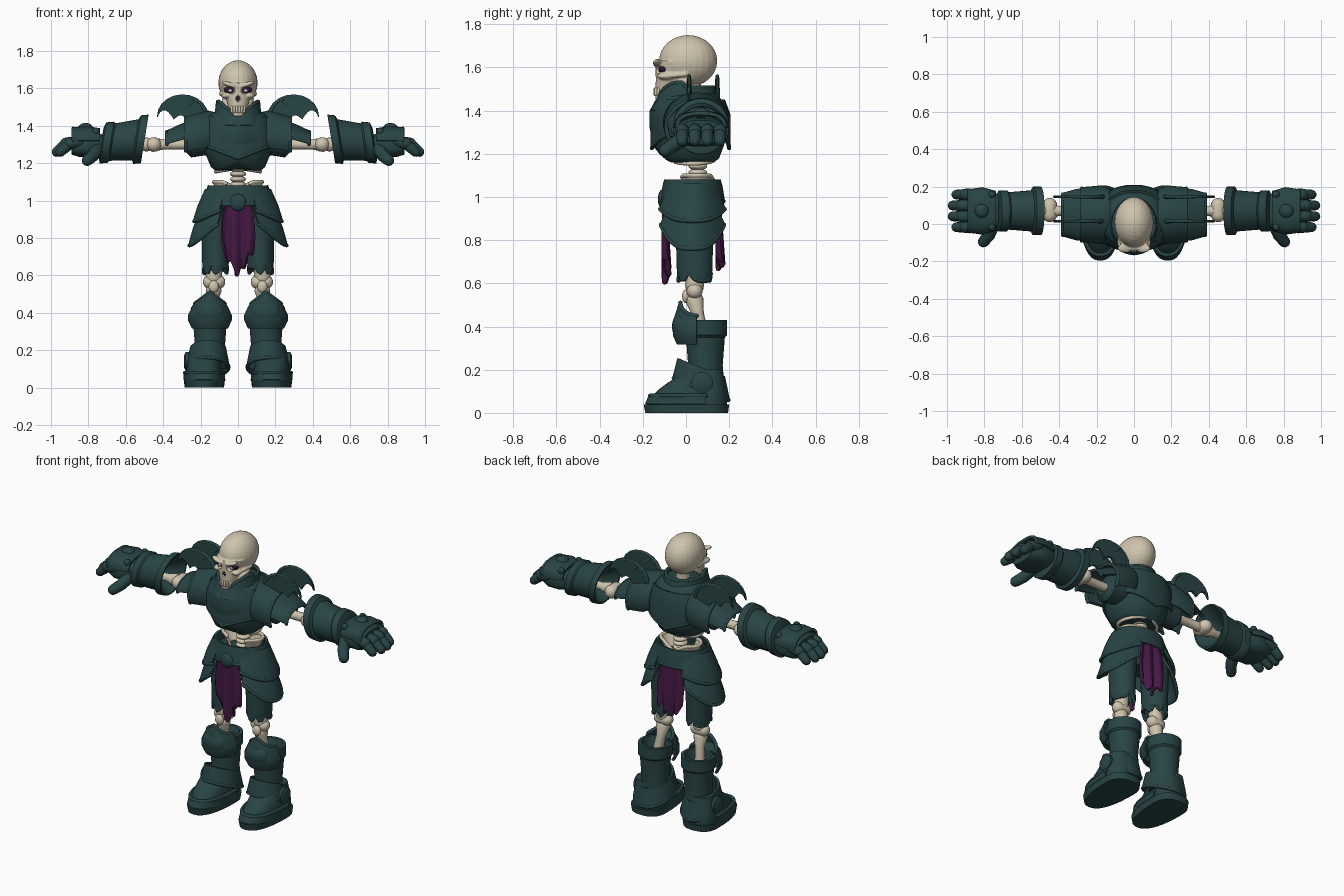
import bpy, bmesh
from math import sin, cos, radians, tau, pi, copysign, sqrt
from mathutils import Vector, Matrix

if "Cube" in bpy.data.objects:
    bpy.data.objects.remove(bpy.data.objects["Cube"], do_unlink=True)


def material(name, *rgb):
    made = bpy.data.materials.new(name)
    made.use_nodes = True
    made.diffuse_color = (*rgb, 1)
    made.node_tree.nodes["Principled BSDF"].inputs["Base Color"].default_value = (*rgb, 1)
    return made


ARMOR = material("dark teal armor", .022, .058, .06)
BONE = material("bone", .62, .55, .42)
CLOTH = material("purple cloth", .06, .01, .06)
VOID = material("eye socket", .03, .006, .03)
GLOW = material("pale eye", .7, .5, .65)

# Shared centre lines and arcs
ARM, SHOULDER = (.07, 1.3), (.05, 1.35)
HIP, THIGH, KNEE, SHIN, FOOT = (0, .03), (.12, .04), (.13, .04), (.15, .09), (.18, .09)
FRONT, TOP, SIDE = (180, 360), (0, 180), (-65, 65)
RIM, SHEET = .01, .014


def finish(name, bm, mat, mirror, thick=0):
    bmesh.ops.recalc_face_normals(bm, faces=bm.faces)
    mesh = bpy.data.meshes.new(name)
    bm.to_mesh(mesh)
    bm.free()
    mesh.materials.append(mat)
    made = bpy.data.objects.new(name, mesh)
    bpy.context.collection.objects.link(made)
    if thick:
        solid = made.modifiers.new("thickness", "SOLIDIFY")
        solid.thickness, solid.offset = thick, 0
    if mirror:
        made.modifiers.new("mirror", "MIRROR").use_mirror_merge = False
    return made


def skin(name, mat, rows, closed, cap, mirror, thick=0):
    """Bridge rows of points into a surface."""
    bm = bmesh.new()
    grid = [[bm.verts.new(point) for point in row] for row in rows]
    count = len(grid[0])
    for low, high in zip(grid, grid[1:]):
        for i in range(count if closed else count - 1):
            j = (i + 1) % count
            bm.faces.new((low[i], low[j], high[j], high[i]))
    if cap:
        bm.faces.new(grid[0])
        bm.faces.new(grid[-1])
    return finish(name, bm, mat, mirror, thick)


def loft(name, mat, centre, profile, axis="z", ratio=1, lean=0, power=2, arc=None,
         warp=None, mirror=True, plate=False):
    """Sweep (position, radius) pairs along an axis; plates are rimmed open shells."""
    start, end = arc or (0, 360)
    steps = 36
    rows = []
    for along, radius in profile:
        row = []
        for i in range(steps + 1 if arc else steps):
            angle = radians(start + (end - start) * i / steps)
            c, s = cos(angle), sin(angle)
            a = centre[0] + radius * copysign(abs(c) ** (2 / power), c)
            b = centre[1] + radius * ratio * copysign(abs(s) ** (2 / power), s)
            b += lean * (along - profile[0][0])
            point = Vector((a, b, along) if axis == "z" else (along, a, b))
            row.append(warp(point) if warp else point)
        rows.append(row)
    if plate:
        edge = rows[-1] if arc else rows[-1] + rows[-1][:1]
        tube(name + "_rim", mat, [(*point, RIM) for point in edge], mirror)
    return skin(name, mat, rows, not arc, not plate, mirror, SHEET if plate else 0)


def tube(name, mat, path, mirror=True):
    """Round-ended limb through points (x, y, z, radius)."""
    spine = [(Vector(p[:3]), p[3]) for p in path]

    def dome(tip, inner):
        out = (tip[0] - inner[0]).normalized()
        return [(tip[0] + out * tip[1] * sin(a), tip[1] * cos(a)) for a in map(radians, (75, 50, 25))]

    rings = dome(spine[0], spine[1]) + spine + dome(spine[-1], spine[-2])[::-1]
    rows, side = [], Vector((.3, .5, .8))
    for i, (point, radius) in enumerate(rings):
        along = (rings[min(i + 1, len(rings) - 1)][0] - rings[max(i - 1, 0)][0]).normalized()
        side = (side - along * side.dot(along)).normalized()
        up = along.cross(side)
        rows.append([point + radius * (side * cos(a) + up * sin(a)) for a in (tau * k / 12 for k in range(12))])
    return skin(name, mat, rows, True, True, mirror)


def ball(name, mat, place, size, mirror=True, tilt=0):
    bm = bmesh.new()
    matrix = Matrix.Translation(place) @ Matrix.Rotation(radians(tilt), 4, "Y") @ Matrix.Diagonal((*size, 1))
    bmesh.ops.create_uvsphere(bm, u_segments=24, v_segments=16, radius=1, matrix=matrix)
    return finish(name, bm, mat, mirror)


def select(objects):
    bpy.ops.object.select_all(action="DESELECT")
    for item in objects:
        item.select_set(True)
    bpy.context.view_layer.objects.active = objects[0]


# Skull: overlapping forms fused into one smooth surface, then carved
skull = ball("skull", BONE, (0, .01, 1.63), (.105, .135, .12))
select([skull,
        loft("face", BONE, (0, -.11), [(1.45, .035), (1.5, .05), (1.63, .09)], ratio=.9, lean=.28),
        ball("brow", BONE, (.045, -.13, 1.62), (.045, .024, .013), tilt=-20),
        ball("cheekbone", BONE, (.065, -.095, 1.56), (.025, .04, .016)),
        tube("cheek_arch", BONE, [(.075, -.09, 1.56, .012), (.09, 0, 1.57, .012)]),
        tube("jaw", BONE, [(.07, 0, 1.54, .016), (.055, -.05, 1.51, .02), (.02, -.11, 1.46, .02)])])
bpy.ops.object.join()
fuse = skull.modifiers.new("fuse", "REMESH")
fuse.mode, fuse.voxel_size = "VOXEL", .005
skull.modifiers.new("soften", "SMOOTH").iterations = 4
cutters = [ball("socket_cutter", BONE, (.045, -.14, 1.59), (.03, .035, .02), tilt=-15),
           ball("nose_cutter", BONE, (0, -.15, 1.545), (.014, .022, .02), mirror=False)]
for cutter in cutters:
    cutter.hide_render = cutter.hide_viewport = True
    cut = skull.modifiers.new("cut", "BOOLEAN")
    cut.operation, cut.object = "DIFFERENCE", cutter
ball("eye_void", VOID, (.045, -.1, 1.59), (.03, .026, .021), tilt=-15)
ball("nose_void", VOID, (0, -.125, 1.545), (.014, .01, .02), mirror=False)
ball("eye", GLOW, (.042, -.12, 1.588), (.011, .009, .009))
for k in range(3):
    tube("tooth", BONE, [(.007 + k * .013, -.143 + k * k * .004, z, .007) for z in (1.475, 1.5)])

# Neck, spine, ribs and pelvis
loft("neck", BONE, HIP, [(1.4, .04), (1.56, .04)], mirror=False)
for k in range(7):
    base = 1.03 + k * .028
    ball("vertebra", BONE, (0, .055, base), (.043, .043, .018), mirror=False)
for height in (1.175, 1.205):
    tube("rib", BONE, [(.12 * sin(a), .03 + .1 * cos(a), height - .02 * sin(a), RIM)
                       for a in (.2 + k / 4 for k in range(10))])
loft("pelvis", BONE, (0, .05), [(1, .07), (1.06, .11), (1.1, .13)], ratio=.6, arc=(-60, 240), mirror=False,
     plate=True, warp=lambda p: p - Vector((0, 0, max(0, .04 - abs(p.x) / 2))))


# Cuirass with a front keel, an overlapping breast layer and a notched collar
def keel(p):
    crest = max(0, 1 - abs(p.x) / .08) if p.y < 0 else 0
    return p + Vector((0, -.018 * crest, .03 * crest if p.z < 1.2 else 0))


def pointed(p):
    low = max(0, 1.38 - p.z) * max(0, 1 - abs(p.x) / .16)
    return keel(p) - Vector((0, 0, low * .7))


def open_throat(p):
    dip = max(0, 1 - abs(p.x) / .1) if p.y < 0 else .25
    return p - Vector((0, 0, dip * .7 * (p.z - 1.4)))


loft("cuirass", ARMOR, (0, .02), [(1.16, .12), (1.18, .145), (1.24, .17), (1.32, .185), (1.4, .185), (1.46, .15),
     (1.49, .1)], ratio=.92, power=2.3, warp=keel, mirror=False)
loft("breast_layer", ARMOR, HIP, [(1.45, .165), (1.38, .195), (1.29, .195)], ratio=.87, power=2.3,
     warp=pointed, mirror=False, plate=True)
loft("collar", ARMOR, (0, 0), [(1.4, .14), (1.47, .12), (1.53, .11)], ratio=1.15, warp=open_throat,
     mirror=False, plate=True)

# Layered pauldrons with twin bat-wing fins
loft("pauldron_upper", ARMOR, SHOULDER, [(.13, .13), (.17, .15), (.28, .14)], "x", ratio=.9, lean=-.2,
     arc=(-25, 205), plate=True)
loft("pauldron_lower", ARMOR, SHOULDER, [(.22, .14), (.31, .13), (.38, .11)], "x", ratio=.6, lean=-.3,
     arc=TOP, plate=True)
loft("shoulder_core", ARMOR, SHOULDER, [(.12, .1), (.25, .08), (.28, .04)], "x", lean=-.3)
ridge = [(.3 + .13 * cos(a), 1.45 + .11 * sin(a)) for a in (pi * k / 10 for k in range(11))]
scallops = [(.17 + .26 * t, 1.38 + .08 * t + .035 * abs(sin(3 * pi * t))) for t in (k / 18 for k in range(18))]
for y in (.015, .145):
    bm = bmesh.new()
    bm.faces.new([bm.verts.new((x, y, z)) for x, z in ridge + scallops])
    finish("wing_fin", bm, ARMOR, True, SHEET)
    tube("wing_bone", ARMOR, [(x, y, z, .003 + k * .001) for k, (x, z) in enumerate(ridge)])
    tube("wing_strut", ARMOR, [(.24, y, 1.53, RIM), (.34, y, 1.45, RIM / 2)])

# Arm bones
tube("upper_arm", BONE, [(.2, *ARM, .03), (.3, *ARM, .026), (.4, *ARM, .027), (.45, *ARM, .038)])
tube("elbow", BONE, [(.45, y, ARM[1], .04) for y in (.05, .1)])
tube("forearm", BONE, [(.49, *ARM, .038), (.54, *ARM, .024), (.62, *ARM, .026)])

# Gauntlets
loft("gauntlet_cuff", ARMOR, (.07, 1.32), [(.6, .05), (.53, .1), (.5, .12), (.5, .13), (.54, .13), (.55, .11),
     (.67, .1), (.68, .11), (.72, .11), (.73, .08)], "x", lean=-.1,
     warp=lambda p: p - Vector((.16 * (p.z - 1.32), 0, 0)))
loft("hand", ARMOR, ARM, [(.7, .08), (.78, .11), (.85, .11), (.89, .09)], "x", ratio=.6, power=3)
loft("knuckle_guard", ARMOR, (.07, 1.32), [(.74, .1), (.81, .12), (.88, .11)], "x", ratio=.6, power=2.6,
     arc=TOP, plate=True)
ball("hand_boss", ARMOR, (.815, .07, 1.39), (.038, .038, .025))
for k in range(4):
    y = -.017 + .058 * k
    reach = .02 if k in (1, 2) else 0
    tube("finger", ARMOR, [(.85, y, 1.315, .031), (.9 + reach, y, 1.305, .032)])
    tube("finger_tip", ARMOR, [(.915 + reach, y, 1.29, .029), (.95 + reach, y, 1.26, .026)])
    if k in (0, 3):
        ball("hand_stud", ARMOR, (.76, y, 1.37), (.02, .02, .02))
tube("thumb", ARMOR, [(.75, 0, 1.28, .036), (.775, -.06, 1.24, .033), (.805, -.095, 1.215, .03)])


# Waist belt and two tiers of hip plates that rise toward the cloth
def sweep(p):
    turn = min(1, abs(p.y - HIP[1]) / .15)
    return p + Vector((0, 0, turn ** 3 * max(0, 1 - p.z) / 2))


loft("hip_core", ARMOR, HIP, [(.87, .1), (.93, .15), (1.03, .14)], ratio=.65, mirror=False)
loft("belt", ARMOR, HIP, [(1.08, .155), (1.05, .165), (.98, .18)], ratio=.8, mirror=False, plate=True)
ball("belt_crest", ARMOR, (0, -.11, .99), (.045, .02, .045), mirror=False)
loft("hip_plate_upper", ARMOR, HIP, [(1.06, .17), (.97, .21), (.89, .235)], ratio=.7, arc=SIDE, warp=sweep, plate=True)
loft("hip_plate_lower", ARMOR, HIP, [(.96, .19), (.85, .235), (.76, .26)], ratio=.62, arc=SIDE, warp=sweep, plate=True)


# Torn cloth, front and back
def cloth(name, y, hem, rise):
    rows = []
    for t in (k / 12 for k in range(13)):
        row = []
        for u in (k / 12 - 1 for k in range(25)):
            bottom = hem + rise * abs(u) + .02 * sin(11 * u)
            fold = .016 * sin(u * 7) * (.3 + .7 * t)
            row.append((u * (.068 + .02 * sin(t * 2.6)), y + RIM * t + fold, .98 + (bottom - .98) * t))
        rows.append(row)
    skin(name, CLOTH, rows, False, False, False, SHEET)


cloth("front_cloth", -.1, .6, .13)
cloth("back_cloth", .15, .67, .05)

# Thigh armor with a ragged hem, and leg bones
loft("thigh_armor", ARMOR, THIGH, [(.92, .07), (.63, .063)], ratio=1.18, plate=True,
     warp=lambda p: p + Vector((0, 0, .018 * sin(p.x * 110 + p.y * 60) if p.z < .7 else 0)))
tube("femur", BONE, [(*THIGH, .85, .035), (*THIGH, .66, .035), (*KNEE, .59, .044)])
tube("knee_joint", BONE, [(x, KNEE[1], .565, .038) for x in (.105, .15)])
ball("kneecap", BONE, (.13, 0, .54), (.027, .018, .032))
tube("shin", BONE, [(*KNEE, .52, .042), (.135, .055, .46, .028), (.145, .07, .38, .03)])


# Boots: the foot is a round form drawn forward toward the ground
def toe(p):
    if p.y < FOOT[1]:
        p.y += (p.y - FOOT[1]) * 1.65 * sqrt(max(0, 1 - (p.z / .17) ** 2))
    return p


def peak(p):
    return p - Vector((0, 0, 5 * abs(p.x - SHIN[0]) * max(0, p.z - .36)))


loft("boot_shaft", ARMOR, SHIN, [(.37, .06), (.43, .08), (.43, .1), (.36, .1), (.35, .09), (.22, .08), (.1, .09)])
loft("boot_sole", ARMOR, FOOT, [(0, .105), (.04, .11)], power=2.4, warp=toe)
loft("boot_foot", ARMOR, FOOT, [(.03, .1), (.08, .1), (.11, .095), (.14, .09), (.2, .08)], power=2.4, warp=toe)
loft("toe_cap", ARMOR, FOOT, [(.04, .105), (.08, .104)], power=2.4, arc=FRONT, warp=toe, plate=True)
loft("ankle_band", ARMOR, (.16, .07), [(.21, .09), (.16, .1), (.11, .11)], ratio=1.15, plate=True,
     warp=lambda p: p - Vector((0, 0, .4 * (p.y - .07))))
loft("ankle_disc", ARMOR, (.075, .14), [(.24, .05), (.28, .05), (.29, .03)], "x")
loft("knee_guard", ARMOR, (.15, .05), [(.32, .09), (.36, .11), (.42, .11), (.51, .08)], ratio=.95, arc=FRONT,
     warp=peak, plate=True)
ball("knee_dome", ARMOR, (.15, -.02, .4), (.08, .045, .065))

# Apply modifiers and shade
select([item for item in bpy.context.collection.objects if item.type == "MESH" and item not in cutters])
bpy.ops.object.convert(target="MESH")
bpy.ops.object.shade_smooth_by_angle(angle=radians(40))
